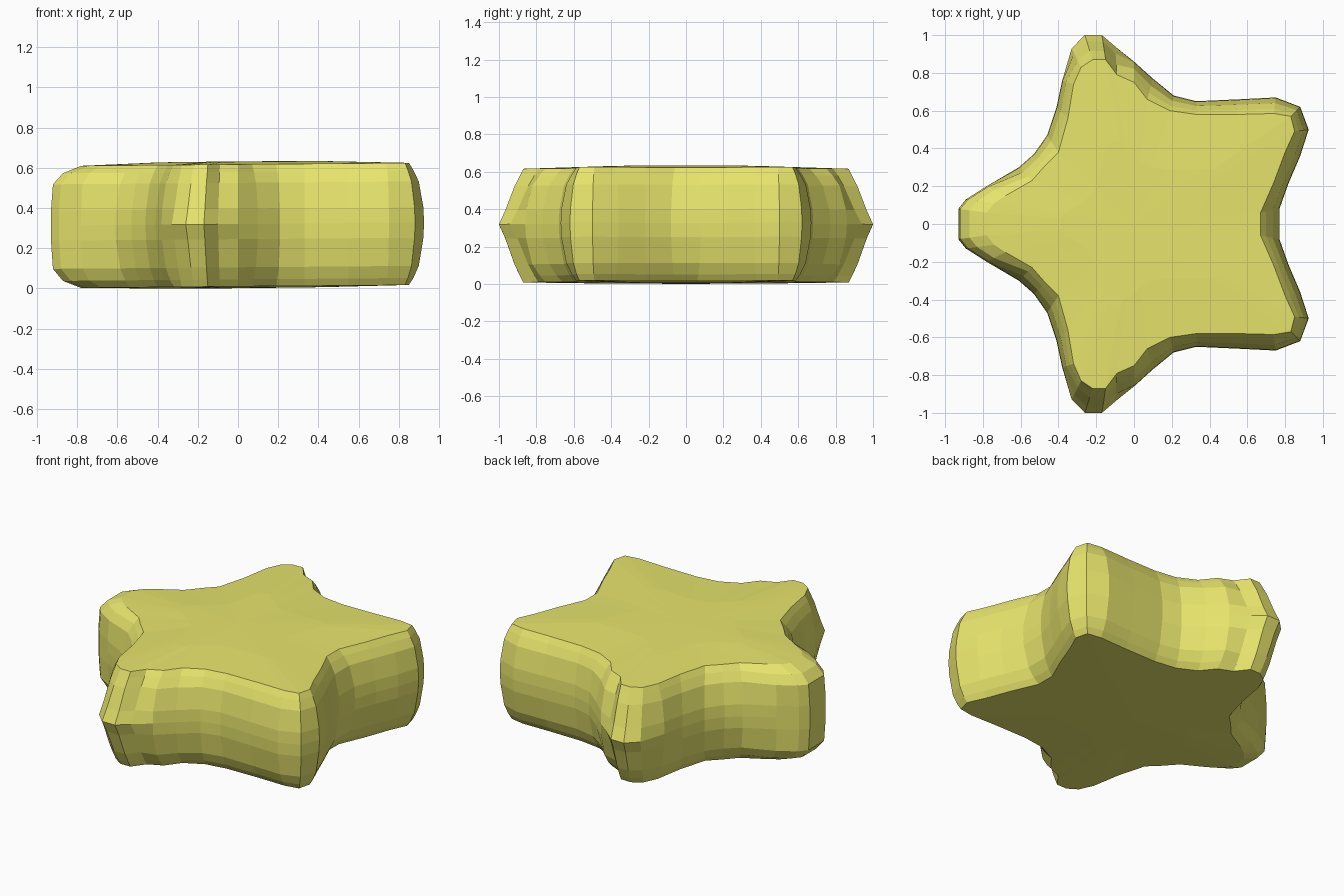
import bpy, bmesh

if "Cube" in bpy.data.objects:
    bpy.data.objects.remove(bpy.data.objects["Cube"])

# Half outline of the star: widest point (x, y) and matching rim of the flat face (x, y)
half = [
    (-.93, .08, -.78, .06), (-.89, .13, -.74, .11), (-.78, .20, -.68, .15),
    (-.61, .30, -.54, .23), (-.53, .37, -.47, .31), (-.46, .47, -.40, .38),
    (-.41, .62, -.35, .56), (-.38, .76, -.32, .74), (-.33, .93, -.28, .83),
    (-.26, 1.0, -.22, .87), (-.17, 1.0, -.15, .87), (-.10, .94, -.09, .79),
    (.00, .86, .00, .75), (.10, .77, .07, .66), (.21, .68, .19, .60),
    (.33, .65, .33, .58), (.55, .66, .55, .58), (.75, .67, .74, .585),
    (.88, .62, .83, .57), (.925, .50, .85, .49), (.88, .36, .80, .38),
    (.82, .22, .74, .22), (.77, .08, .67, .06),
]
outline = half + [(a, -b, c, -d) for a, b, c, d in reversed(half)]

# Rounded side: height and inward blend from widest outline to flat rim
rings = [(.015, 1), (.05, .7), (.11, .35), (.25, .04), (.325, 0),
         (.40, .04), (.53, .35), (.585, .7), (.622, 1)]


def blend(t, x, y):
    """Pointed side arms, blunt left arm, rounded elsewhere."""
    power = .42 if abs(y) > .9 else 2.6 if x < -.75 else 1
    return t ** power


bm = bmesh.new()
loops = []


def add_loop(points):
    loops.append([bm.verts.new(p) for p in points])


def flat_ring(scale, z):
    add_loop([(c * scale, d * scale, z + .008 * c * scale) for _, _, c, d in outline])


# Underside, rounded wall, then upper face
flat_ring(.5, .008)
for z, t in rings:
    row = []
    for a, b, c, d in outline:
        k = blend(t, a, b)
        row.append((a + (c - a) * k, b + (d - b) * k, z + .008 * a))
    add_loop(row)
flat_ring(.5, .635)

n = len(outline)
for lower, upper in zip(loops, loops[1:]):
    for i in range(n):
        j = (i + 1) % n
        bm.faces.new((lower[i], lower[j], upper[j], upper[i]))

# Close both faces with a fan to the centre
for loop, z in ((loops[0], .006), (loops[-1], .637)):
    centre = bm.verts.new((0, 0, z))
    for i in range(n):
        bm.faces.new((loop[i], loop[(i + 1) % n], centre))

bmesh.ops.recalc_face_normals(bm, faces=bm.faces)
low = min(v.co.z for v in bm.verts)
bmesh.ops.translate(bm, verts=bm.verts, vec=(0, 0, -low))

mesh = bpy.data.meshes.new("star_cushion")
bm.to_mesh(mesh)
bm.free()
star = bpy.data.objects.new("star_cushion", mesh)
bpy.context.collection.objects.link(star)

# Yellow body colour
yellow = bpy.data.materials.new("yellow")
yellow.diffuse_color = (.80, .78, .15, 1)
yellow.use_nodes = True
yellow.node_tree.nodes["Principled BSDF"].inputs["Base Color"].default_value = yellow.diffuse_color
mesh.materials.append(yellow)
